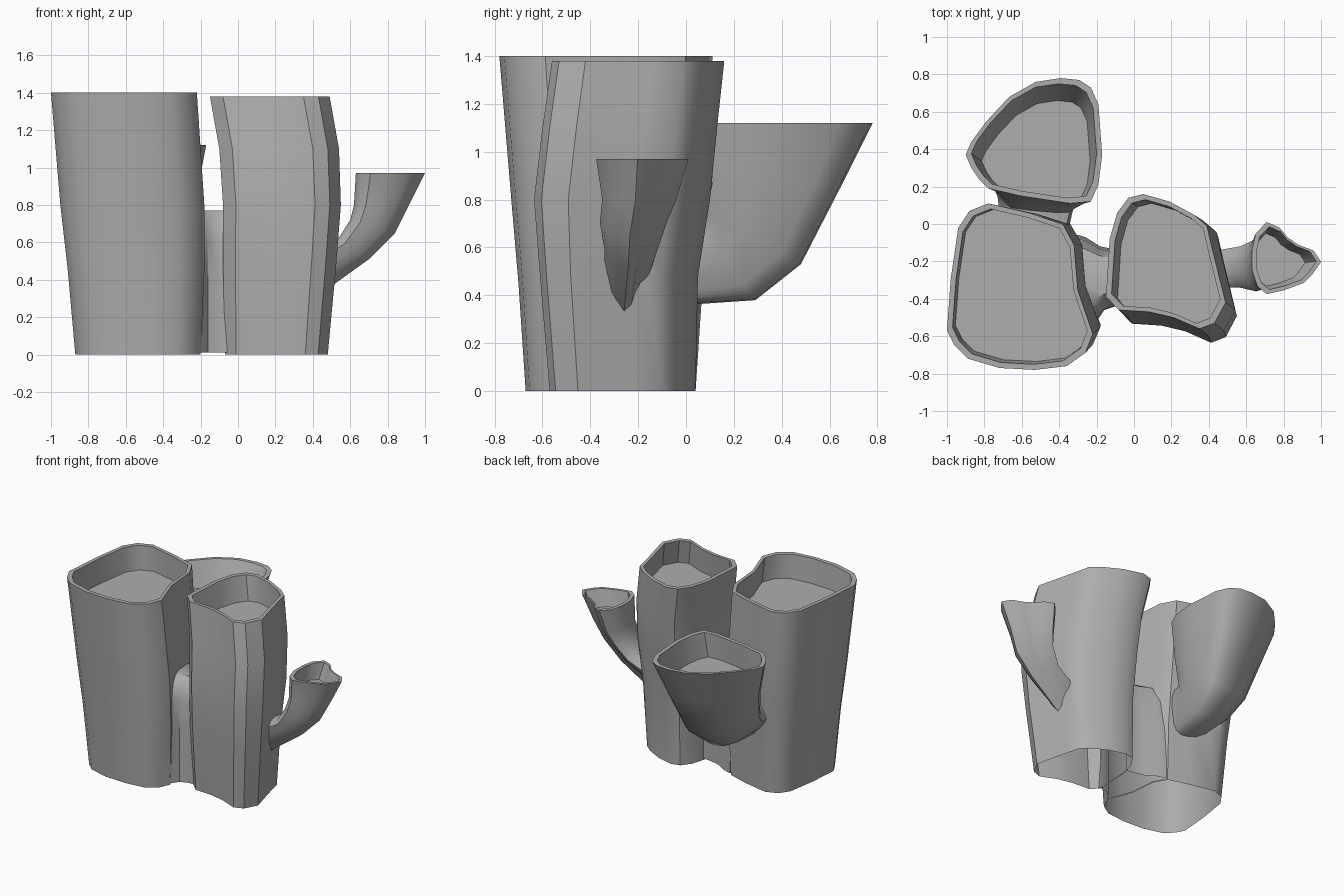
import bpy, bmesh

if "Cube" in bpy.data.objects:
    bpy.data.objects.remove(bpy.data.objects["Cube"])

grey = bpy.data.materials.new("stone_grey")
grey.diffuse_color = (0.42, 0.42, 0.42, 1)
grey.use_nodes = True
grey.node_tree.nodes["Principled BSDF"].inputs["Base Color"].default_value = grey.diffuse_color


def loft(name, outline, rings, cup=True, depth=0.18, rim=0.03):
    """Closed solid: an outline fitted to each ring (z, x0, x1, y0, y1, tilt_x, tilt_y), recessed on top."""
    xs, ys = [p[0] for p in outline], [p[1] for p in outline]
    uv = [((x - min(xs)) / (max(xs) - min(xs)), (y - min(ys)) / (max(ys) - min(ys))) for x, y in outline]
    rings = [tuple(r) + (0,) * (7 - len(r)) for r in rings]
    if cup:
        top, below = rings[0], rings[1]
        f = depth / (top[0] - below[0])
        floor = [a + (b - a) * f for a, b in zip(top, below)]

        def inset(r):
            return (r[0], r[1] + rim, r[2] - rim, r[3] + rim, r[4] - rim, 0, 0)
        rings = [inset(floor), inset(top)] + rings
    bm = bmesh.new()
    loops = [[bm.verts.new((x0 + (x1 - x0) * u, y0 + (y1 - y0) * v, z + tx * u + ty * v)) for u, v in uv]
             for z, x0, x1, y0, y1, tx, ty in rings]
    n = len(uv)
    for a, b in zip(loops, loops[1:]):
        for i in range(n):
            bm.faces.new((a[i], a[(i + 1) % n], b[(i + 1) % n], b[i]))
    bm.faces.new(loops[0])
    bm.faces.new(loops[-1])
    bmesh.ops.recalc_face_normals(bm, faces=bm.faces[:])
    me = bpy.data.meshes.new(name)
    bm.to_mesh(me)
    bm.free()
    me.materials.append(grey)
    ob = bpy.data.objects.new(name, me)
    bpy.context.collection.objects.link(ob)
    return ob


# Big left trunk
large = loft("trunk_cluster",
    [(-1, -.56), (-.96, -.64), (-.89, -.71), (-.72, -.76), (-.53, -.77), (-.36, -.75), (-.26, -.68),
     (-.22, -.58), (-.30, -.35), (-.32, -.11), (-.38, 0), (-.56, .06), (-.78, .11), (-.88, .07),
     (-.94, -.02), (-.98, -.29)],
    [(1.4, -1, -.22, -.78, .11), (1.1, -.975, -.2, -.755, .105), (.8, -.95, -.18, -.73, .1),
     (.45, -.91, -.18, -.70, .07), (0, -.87, -.2, -.67, .04)])

# Middle trunk
middle = loft("middle_trunk",
    [(-.15, -.39), (-.08, -.46), (.08, -.47), (.21, -.5), (.35, -.56), (.43, -.53), (.49, -.42),
     (.42, -.14), (.39, -.01), (.32, .05), (.19, .12), (.05, .16), (-.03, .14), (-.09, .06), (-.13, -.08)],
    [(1.38, -.15, .49, -.56, .16), (1.1, -.1, .54, -.6, .13), (.8, -.08, .55, -.635, .10),
     (.48, -.08, .525, -.61, .05), (0, -.07, .48, -.57, .04)])

# Cup-shaped branch leaning out of the back
back = loft("back_branch",
    [(-.9, .37), (-.87, .3), (-.83, .24), (-.78, .19), (-.61, .15), (-.35, .11), (-.24, .12), (-.2, .21),
     (-.18, .37), (-.2, .64), (-.24, .73), (-.3, .77), (-.4, .78), (-.53, .76), (-.67, .68), (-.79, .55),
     (-.87, .44)],
    [(1.12, -.9, -.17, .11, .78), (.86, -.82, -.22, .1, .65), (.74, -.77, -.27, .08, .48, 0, -.21),
     (.7, -.73, -.31, .06, .29, 0, -.32), (.68, -.7, -.36, -.12, 0, 0, -.32)])

# Small branch on the right
side = loft("side_branch",
    [(.63, -.14), (.65, -.05), (.71, .01), (.78, -.02), (.82, -.07), (.88, -.11), (.96, -.14), (1, -.2),
     (.95, -.27), (.91, -.31), (.8, -.35), (.71, -.37), (.66, -.33), (.63, -.24)],
    [(.97, .63, 1, -.375, .01), (.8, .62, .915, -.35, -.04), (.72, .6, .84, -.36, -.08, -.07),
     (.61, .53, .7, -.34, -.12, -.1), (.5, .3, .45, -.34, -.16, -.17)], depth=.12, rim=.025)

# Web joining the two trunks
web = loft("web",
    [(-.36, -.5), (-.25, -.57), (-.2, -.52), (-.16, -.46), (-.1, -.44), (0, -.44), (0, -.14), (-.08, -.14),
     (-.18, -.12), (-.26, -.07), (-.33, -.05)],
    [(.77, -.36, 0, -.42, -.2), (.73, -.36, 0, -.5, -.12), (.62, -.36, 0, -.56, -.07),
     (.4, -.36, 0, -.57, -.05), (.01, -.36, 0, -.57, -.05)], cup=False)

# Join all parts into one skin
bpy.context.view_layer.objects.active = large
for part in (middle, web, back, side):
    m = large.modifiers.new("join", 'BOOLEAN')
    m.operation, m.solver, m.object = 'UNION', 'EXACT', part
    bpy.ops.object.modifier_apply(modifier=m.name)
    bpy.data.objects.remove(part)

# Open the underside
bm = bmesh.new()
bm.from_mesh(large.data)
bm.normal_update()
low = [f for f in bm.faces if f.normal.z < -.9 and f.calc_center_median().z < .02]
bmesh.ops.delete(bm, geom=low, context='FACES')
bm.to_mesh(large.data)
bm.free()

large.select_set(True)
bpy.ops.object.shade_smooth_by_angle(angle=0.65)
